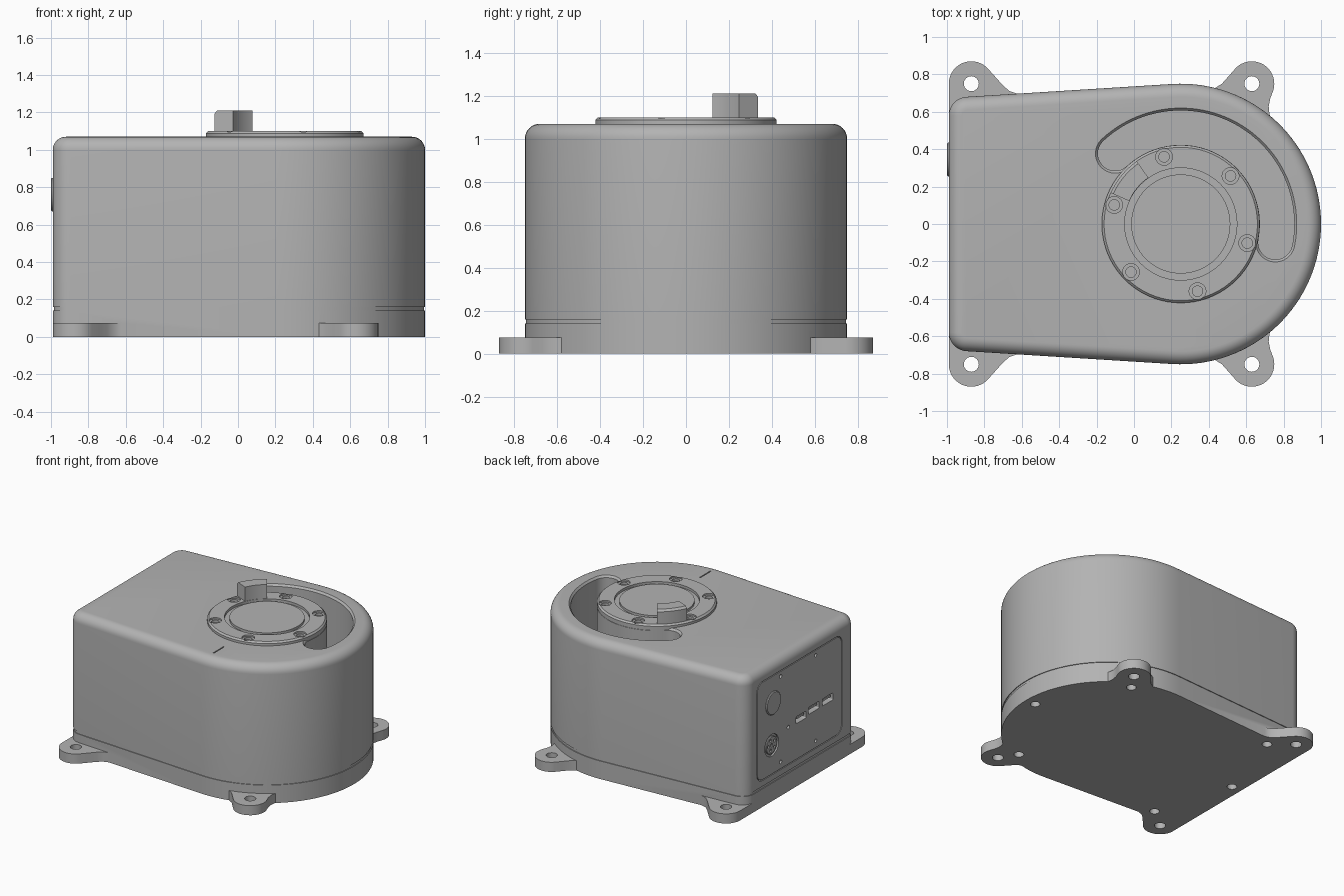
import bpy, bmesh
from math import sin, cos, radians, pi
from mathutils import Matrix, Vector

cube = bpy.data.objects.get("Cube")
if cube:
    bpy.data.objects.remove(cube, do_unlink=True)

grey = bpy.data.materials.new("satin grey")
grey.use_nodes = True
COLOUR = (0.45, 0.45, 0.45, 1)
grey.diffuse_color = COLOUR
grey.node_tree.nodes["Principled BSDF"].inputs["Base Color"].default_value = COLOUR

CX = 0.25      # axis of the round end
FACE = -0.99   # flat connector face
TOP = 1.07


def arc(cx, cy, r, a0, a1, n):
    """Points on an arc, angles in degrees."""
    angles = [radians(a0 + (a1 - a0) * i / n) for i in range(n + 1)]
    return [(cx + r * cos(a), cy + r * sin(a)) for a in angles]


def loft(name, rings, matrix=Matrix()):
    """Solid through a stack of (outline, height) rings with equal point counts."""
    bm = bmesh.new()
    loops = [[bm.verts.new((x, y, z)) for x, y in pts] for pts, z in rings]
    for low, high in zip(loops, loops[1:]):
        for i in range(len(low)):
            j = (i + 1) % len(low)
            bm.faces.new((low[i], low[j], high[j], high[i]))
    bm.faces.new(loops[0][::-1])
    bm.faces.new(loops[-1])
    bm.transform(matrix)
    bmesh.ops.recalc_face_normals(bm, faces=bm.faces)
    mesh = bpy.data.meshes.new(name)
    bm.to_mesh(mesh)
    bm.free()
    mesh.materials.append(grey)
    obj = bpy.data.objects.new(name, mesh)
    bpy.context.collection.objects.link(obj)
    return obj


def prism(name, pts, z0, z1, matrix=Matrix()):
    return loft(name, [(pts, z0), (pts, z1)], matrix)


def turned(name, x, y, profile, n=32, matrix=Matrix()):
    """Stack of circles given as (radius, height)."""
    return loft(name, [(arc(x, y, r, 0, 360 - 360 / n, n - 1), z) for r, z in profile], matrix)


def combine(obj, other, operation="DIFFERENCE"):
    """Apply a boolean and discard the helper."""
    mod = obj.modifiers.new("boolean", "BOOLEAN")
    mod.operation, mod.solver, mod.object = operation, "EXACT", other
    other.hide_render = True
    bpy.ops.object.select_all(action="DESELECT")
    bpy.context.view_layer.objects.active = obj
    obj.select_set(True)
    bpy.ops.object.modifier_apply(modifier=mod.name)
    bpy.data.objects.remove(other, do_unlink=True)


def outline(d=0.0):
    """Housing plan, inset by d: a large circle blended to two corner circles."""
    t = 93.5
    return (arc(CX, 0, 0.75 - d, -t, t, 64)
            + arc(-0.89, 0.58, 0.1 - d, t, 180, 10)
            + arc(-0.89, -0.58, 0.1 - d, 180, 360 - t, 10))


def slot(w):
    """Curved slot plan with round ends and half width w."""
    a0, a1, r = -11, 133, 0.515
    ends = [(CX + r * cos(radians(a)), r * sin(radians(a))) for a in (a0, a1)]
    return (arc(CX, 0, r + w, a0, a1, 48)
            + arc(*ends[1], w, a1, a1 + 180, 16)[1:-1]
            + arc(CX, 0, r - w, a1, a0, 48)
            + arc(*ends[0], w, a0 + 180, a0 + 360, 16)[1:-1])


def rounded(cx, cy, w, h, r):
    """Rounded rectangle plan."""
    pts = []
    for k, (sx, sy) in enumerate([(1, 1), (-1, 1), (-1, -1), (1, -1)]):
        pts += arc(cx + sx * (w / 2 - r), cy + sy * (h / 2 - r), r, 90 * k, 90 * k + 90, 6)
    return pts


# Maps plan (y, z) and height (outward) onto the connector face
ON_FACE = Matrix(((0, 0, -1, FACE), (1, 0, 0, 0), (0, 1, 0, 0), (0, 0, 0, 1)))

# Housing with filleted top edge and a seam groove at its foot
R = 0.07
rings = [(outline(0.006), 0.13), (outline(0.006), 0.16), (outline(), 0.16)]
for i in range(9):
    a = pi / 2 * i / 8
    rings.append((outline(R * (1 - cos(a))), TOP - R + R * sin(a)))
housing = loft("housing", rings)

# Curved slot with a chamfered rim, and the alignment mark
combine(housing, loft("slot_cutter", [(slot(0.092), 0.5), (slot(0.092), 1.055),
                                      (slot(0.105), TOP), (slot(0.105), 1.12)]))
combine(housing, prism("mark_cutter", rounded(CX, -0.595, 0.008, 0.13, 0.002), TOP - 0.008, 1.12))

# Panel seam on the connector face
frame = prism("panel_cutter", rounded(0.02, 0.59, 1.05, 0.77, 0.07), -0.008, 0.02, ON_FACE)
combine(frame, prism("panel_inner", rounded(0.02, 0.59, 1.036, 0.756, 0.063), -0.05, 0.05, ON_FACE))
combine(housing, frame)

# Panel screw holes, ports and round socket recess
for y, z in [(0.25, 0.93), (-0.18, 0.93), (0.157, 0.5), (0.25, 0.265), (-0.18, 0.265)]:
    combine(housing, turned("screw_cutter", y, z, [(0.014, -0.03), (0.014, 0.02)], 16, ON_FACE))
for y, z, w in [(0.0, 0.515, 0.12), (-0.157, 0.53, 0.13), (-0.326, 0.53, 0.13)]:
    combine(housing, prism("port_cutter", rounded(y, z, w, 0.055, 0.008), -0.06, 0.02, ON_FACE))
    prism("port_tongue", rounded(y, z + 0.008, w * 0.75, 0.016, 0.004), -0.07, -0.008, ON_FACE)
SY, SZ = 0.36, 0.436
combine(housing, turned("socket_cutter", SY, SZ, [(0.085, -0.012), (0.085, 0.02)], 32, ON_FACE))

# Round socket insert with pin holes
socket = turned("socket", SY, SZ, [(0.068, -0.03), (0.068, -0.004), (0.064, 0)], 32, ON_FACE)
for y, z in arc(SY, SZ, 0.04, 0, 288, 4) + [(SY, SZ)]:
    combine(socket, turned("pin_cutter", y, z, [(0.012, -0.011), (0.012, 0.02)], 12, ON_FACE))

# Power button
button = turned("power_button", 0.345, 0.76,
                [(0.09, -0.03), (0.09, 0.004), (0.084, 0.01)], 32, ON_FACE)

# Base plate with four mounting lugs
base = prism("base_plate", outline(), 0, 0.14)
rear_lug = arc(-0.87, 0.75, 0.12, 180, 42, 18) + [
    (-0.74, 0.785), (-0.70, 0.74), (-0.665, 0.71), (-0.62, 0.695), (-0.6, 0.6), (-0.99, 0.58)]
front_lug = arc(0.63, 0.75, 0.12, 135, -18, 18) + [
    (0.728, 0.67), (0.72, 0.63), (0.724, 0.59), (0.735, 0.55), (0.5, 0.5),
    (0.38, 0.7), (0.43, 0.725), (0.47, 0.75), (0.51, 0.795)]
for side in (1, -1):
    for pts in (rear_lug, front_lug):
        combine(base, prism("lug", [(x, side * y) for x, y in pts], 0, 0.075), "UNION")
    for x in (-0.87, 0.63):
        combine(base, turned("lug_hole", x, side * 0.75, [(0.04, -0.1), (0.04, 0.2)]))
    for x in (-0.71, 0.545):
        combine(base, turned("foot_hole", x, side * 0.62, [(0.035, -0.1), (0.035, 0.08)]))
for x in (-0.906, 0.914):
    combine(base, turned("foot_hole", x, 0, [(0.035, -0.1), (0.035, 0.08)]))

# Rotating hub flange with a ring groove and bolt holes
hub = turned("hub_flange", CX, 0, [(0.422, 1.0), (0.422, 1.088), (0.41, 1.1), (0.3, 1.1),
                                   (0.3, 1.08), (0.265, 1.08), (0.265, 1.098)], 72)
for x, y in arc(CX, 0, 0.37, 44, 344, 5):
    combine(hub, turned("bolt_cutter", x, y, [(0.028, 1.05), (0.028, 1.088),
                                              (0.045, 1.088), (0.045, 1.15)], 24))

# Stop block standing on the flange
def sector(d):
    return arc(CX, 0, 0.41 - d, 125, 156, 8) + arc(CX, 0, 0.302, 156, 125, 8)


loft("stop_block", [(sector(0), 1.09), (sector(0), 1.195), (sector(0.015), 1.21)])

# Smooth curved walls, crisp edges
bpy.ops.object.select_all(action="DESELECT")
for obj in bpy.context.scene.objects:
    if obj.type == "MESH" and obj.data.materials and obj.data.materials[0] == grey:
        obj.select_set(True)
        bpy.context.view_layer.objects.active = obj
bpy.ops.object.shade_smooth_by_angle(angle=radians(30))
